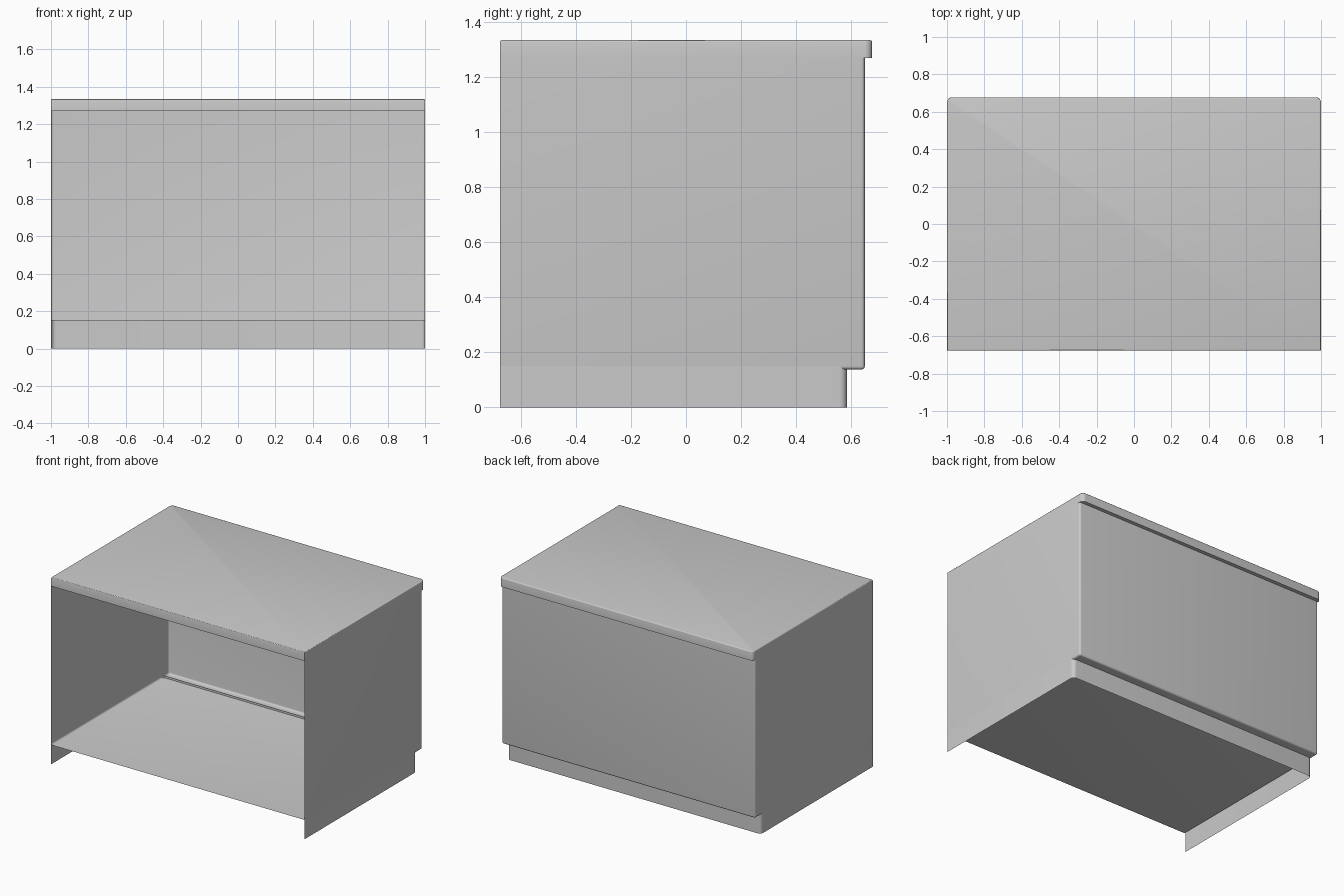
import bpy
import bmesh
from mathutils import Matrix, Vector

default = bpy.data.objects.get("Cube")
if default:
    bpy.data.objects.remove(default, do_unlink=True)

grey = bpy.data.materials.new("light grey")
grey.use_nodes = True
colour = (0.6, 0.6, 0.6, 1)
grey.diffuse_color = colour
grey.node_tree.nodes["Principled BSDF"].inputs["Base Color"].default_value = colour

FRONT = -0.677
FRONT_SIDE, UP, DOWN = Vector((0, -1, 0)), Vector((0, 0, 1)), Vector((0, 0, -1))


def edges_where(bm, test):
    """Shared edges whose midpoint passes the test."""
    return [e for e in bm.edges
            if e.is_manifold and test((e.verts[0].co + e.verts[1].co) / 2)]


def panel_box(name, back, bottom, top, half_width, open_sides, bevels):
    """Box from the front plane to back; drop the open sides, round chosen edges."""
    bm = bmesh.new()
    size = Vector((2 * half_width, back - FRONT, top - bottom))
    centre = Vector((0, (back + FRONT) / 2, (top + bottom) / 2))
    bmesh.ops.create_cube(bm, size=1)
    bmesh.ops.transform(bm, matrix=Matrix.LocRotScale(centre, None, size), verts=bm.verts)
    bm.normal_update()
    dropped = [f for f in bm.faces if any(f.normal.dot(d) > 0.9 for d in open_sides)]
    bmesh.ops.delete(bm, geom=dropped, context='FACES')
    for test, radius, steps in bevels:
        bmesh.ops.bevel(bm, geom=edges_where(bm, test), offset=radius,
                        segments=steps, profile=0.5, affect='EDGES')
    mesh = bpy.data.meshes.new(name)
    bm.to_mesh(mesh)
    bm.free()
    mesh.materials.append(grey)
    obj = bpy.data.objects.new(name, mesh)
    bpy.context.collection.objects.link(obj)
    bpy.ops.object.select_all(action='DESELECT')
    obj.select_set(True)
    bpy.context.view_layer.objects.active = obj
    bpy.ops.object.shade_smooth_by_angle(angle=0.7)


# Carcass: open at the front and top, rounded along the back and floor edges
panel_box("cabinet_carcass", 0.65, 0.137, 1.27, 1.0, [FRONT_SIDE, UP],
          [(lambda p: p.y > 0.6 or p.z < 0.2, 0.013, 5)])

# Plinth: thin wall around the sides and set-back rear
panel_box("plinth", 0.585, 0.0, 0.152, 1.0, [FRONT_SIDE, UP, DOWN],
          [(lambda p: p.y > 0.5, 0.027, 6)])

# Worktop: rounded rear corners, then a softened upper rim
panel_box("worktop", 0.677, 1.27, 1.335, 1.0, [],
          [(lambda p: p.y > 0.6 and abs(p.x) > 0.9, 0.027, 6),
           (lambda p: p.z > 1.33, 0.007, 3)])
